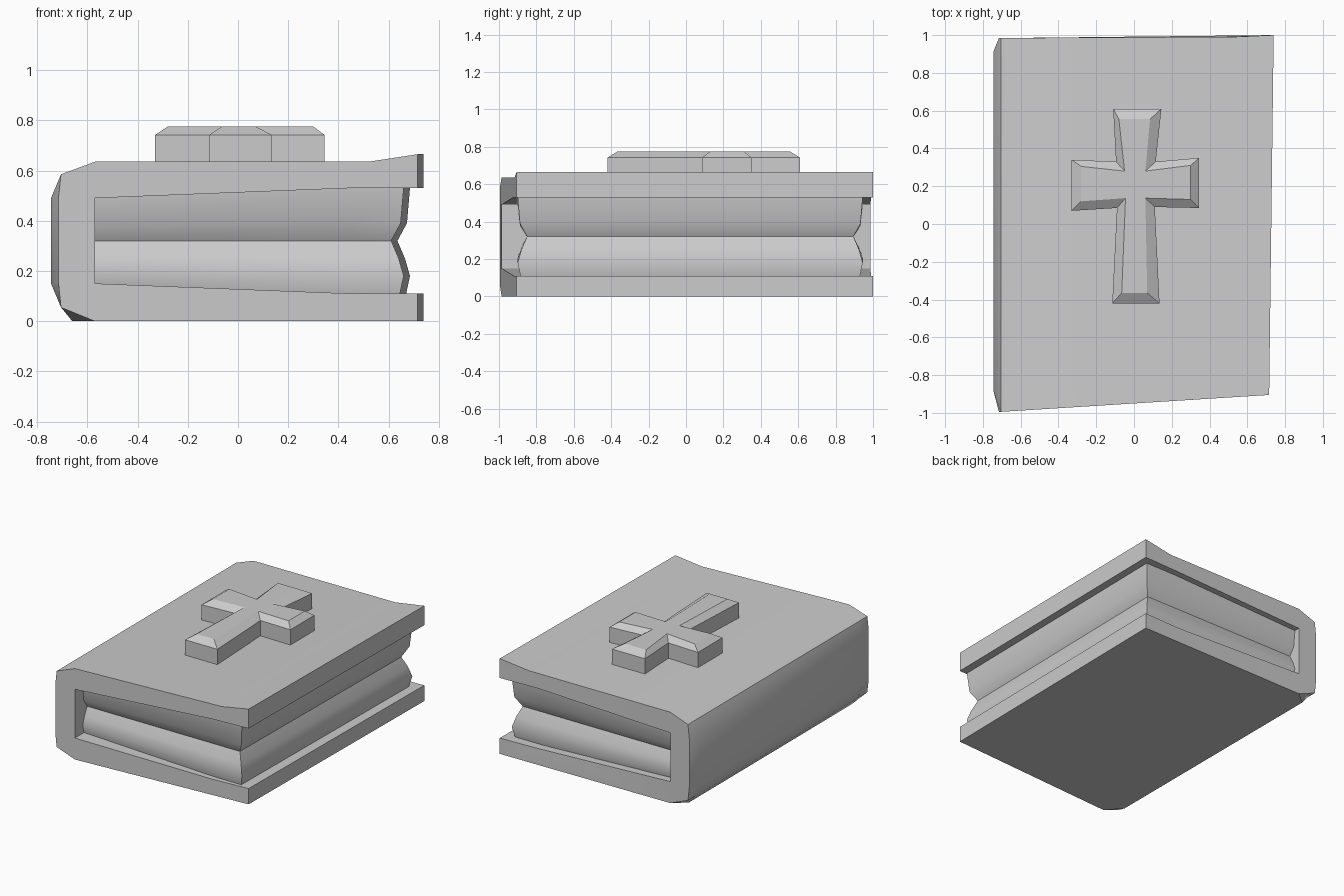
import bpy, bmesh, math

if "Cube" in bpy.data.objects:
    bpy.data.objects.remove(bpy.data.objects["Cube"])


def loft(name, rings, smooth_angle=None):
    """Skin matching closed rings of points and cap both ends."""
    bm = bmesh.new()
    loops = [[bm.verts.new(p) for p in ring] for ring in rings]
    n = len(loops[0])
    for a, b in zip(loops, loops[1:]):
        for i in range(n):
            j = (i + 1) % n
            bm.faces.new((a[i], a[j], b[j], b[i]))
    caps = [bm.faces.new(loops[0]), bm.faces.new(loops[-1])]
    bmesh.ops.recalc_face_normals(bm, faces=bm.faces[:])
    bmesh.ops.triangulate(bm, faces=caps)
    mesh = bpy.data.meshes.new(name)
    bm.to_mesh(mesh)
    bm.free()
    obj = bpy.data.objects.new(name, mesh)
    bpy.context.collection.objects.link(obj)
    if smooth_angle:
        bpy.ops.object.select_all(action='DESELECT')
        obj.select_set(True)
        bpy.context.view_layer.objects.active = obj
        bpy.ops.object.shade_smooth_by_angle(angle=math.radians(smooth_angle))
    return obj


# Cover: C-shaped section with slanted ends and a spine that bulges mid-length
end = [(.715, .665), (.52, .635), (-.57, .635), (-.705, .585), (-.715, .49),
       (-.715, .15), (-.705, .055), (-.57, 0), (.715, 0), (.715, .11),
       (.45, .11), (-.57, .15), (-.57, .49), (.45, .53), (.715, .53)]
middle = list(end)
middle[4], middle[5], middle[7] = (-.745, .49), (-.745, .15), (-.66, 0)


def front_y(x):
    return -.995 + .09 * (x + .715) / 1.43


def back_y(x):
    return 1.0 if x > .7 else .985 + .005 * (x + .715) / 1.2


def cover_ring(profile, y_of_x):
    ring = []
    for x, z in profile:
        y = y_of_x(x)
        lean = .0125 * (y + .95) if x > .7 else 0   # fore edge is slightly askew
        ring.append((x + lean, y, z))
    return ring


loft("cover", [cover_ring(end, front_y), cover_ring(middle, lambda x: -.88),
               cover_ring(middle, lambda x: .91), cover_ring(end, back_y)], 30)

# Pages: stacked outlines, pinched in the middle on the three open sides
pages = []
for z, inset in [(.11, .015), (.18, 0), (.25, .02), (.32, .05), (.39, .012), (.53, 0)]:
    zl = .32 + (z - .32) * .17 / .21      # the block thins towards the spine
    f, b = -.90 + inset, .945 - inset
    pages.append([(-.6, f, zl), (.45, f, z), (.66 - inset, f, z),
                  (.685 - inset, b, z), (.45, b, z), (-.6, b, zl)])
loft("pages", pages, 50)

# Raised cross with a chamfered top
outer = [(-.11, .61), (.145, .61), (.115, .33), (.345, .35), (.345, .085), (.11, .09),
         (.135, -.42), (-.115, -.42), (-.09, .085), (-.33, .07), (-.33, .34), (-.095, .33)]
inner = [(-.08, .555), (.085, .555), (.06, .28), (.3, .31), (.3, .13), (.06, .137),
         (.07, -.365), (-.065, -.365), (-.045, .137), (-.28, .12), (-.28, .305), (-.05, .28)]
loft("cross", [[(x, y, z) for x, y in pts]
               for pts, z in [(outer, .625), (outer, .742), (inner, .775)]])
